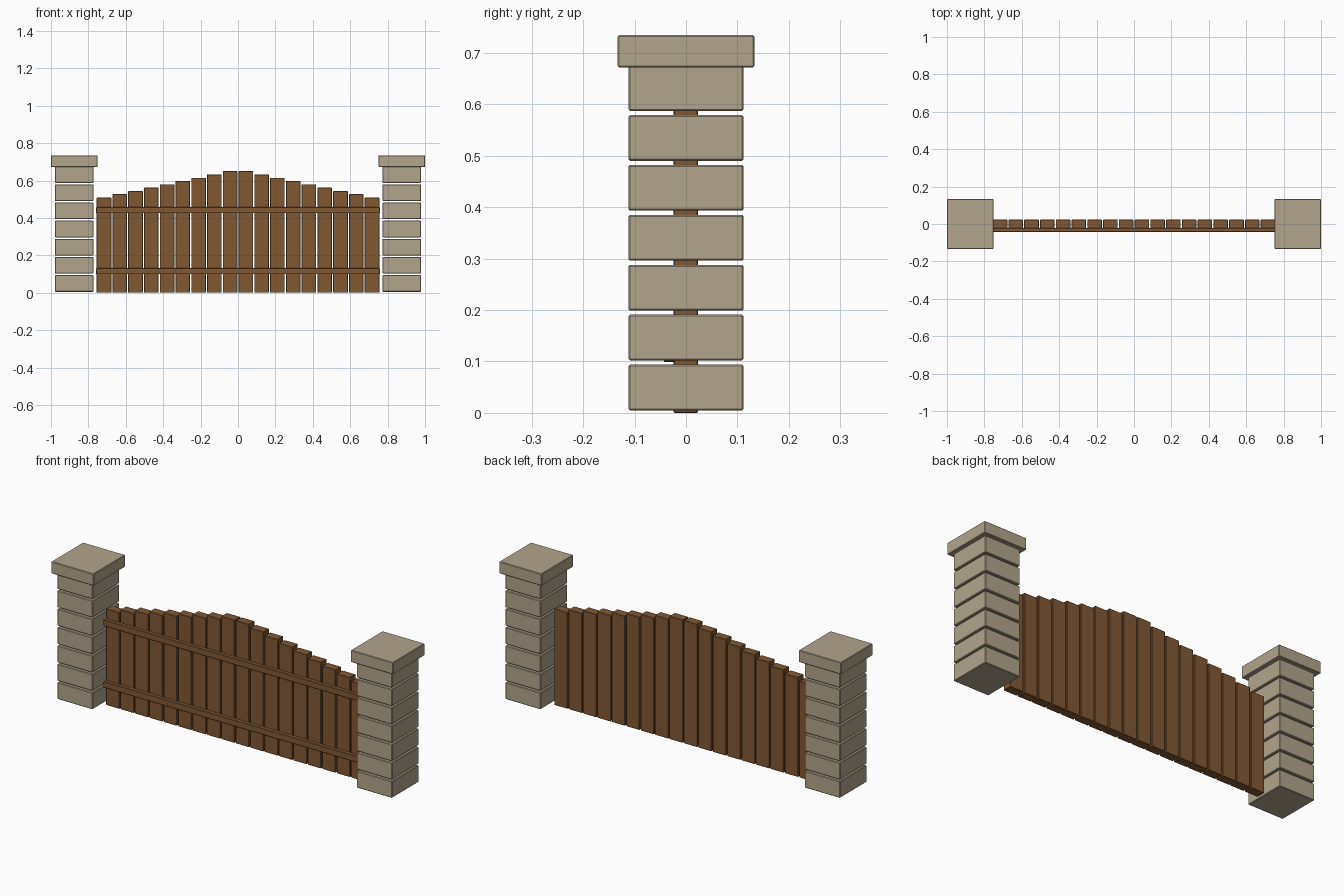
import bpy
import bmesh

cube = bpy.data.objects.get("Cube")
if cube:
    bpy.data.objects.remove(cube, do_unlink=True)


def make_material(name, rgb):
    mat = bpy.data.materials.new(name)
    mat.use_nodes = True
    mat.diffuse_color = (*rgb, 1)
    mat.node_tree.nodes["Principled BSDF"].inputs["Base Color"].default_value = (*rgb, 1)
    return mat


stone = make_material("tan stone", (0.45, 0.375, 0.265))
wood = make_material("brown wood", (0.22, 0.098, 0.034))


def box(name, low, high, mat, bevel):
    """Box between two corners with slightly chamfered edges."""
    bm = bmesh.new()
    bmesh.ops.create_cube(bm, size=1)
    for v in bm.verts:
        v.co = [(h - l) * c for l, h, c in zip(low, high, v.co)]
    mesh = bpy.data.meshes.new(name)
    bm.to_mesh(mesh)
    bm.free()
    obj = bpy.data.objects.new(name, mesh)
    obj.location = [(l + h) / 2 for l, h in zip(low, high)]
    mesh.materials.append(mat)
    bpy.context.collection.objects.link(obj)
    mod = obj.modifiers.new("edge chamfer", "BEVEL")
    mod.width = bevel
    mod.segments = 1
    return obj


# Stone pillars: stacked blocks with open joints, and a wide cap
BLOCKS = 7
PITCH = 0.0971
for side, sx in (("left", 1), ("right", -1)):
    cx = sx * 0.876
    for i in range(BLOCKS):
        z = 0.005 + i * PITCH
        box(f"{side}_pillar_block_{i + 1}", (cx - 0.103, -0.112, z),
            (cx + 0.103, 0.112, z + 0.089), stone, 0.003)
    box(f"{side}_pillar_cap", (cx - 0.124, -0.133, 0.672),
        (cx + 0.124, 0.133, 0.735), stone, 0.003)

# Vertical planks stepping up towards the middle
PLANKS = 18
STEP = 0.0843
for i in range(PLANKS):
    x = (i - (PLANKS - 1) / 2) * STEP
    top = 0.509 + min(i, PLANKS - 1 - i) * 0.0176
    box(f"plank_{i + 1}", (x - 0.039, -0.024, 0), (x + 0.039, 0.023, top), wood, 0.002)

# Horizontal rails across the front of the planks
for name, z in (("lower_rail", 0.099), ("upper_rail", 0.425)):
    box(name, (-0.758, -0.043, z), (0.758, -0.022, z + 0.033), wood, 0.002)
